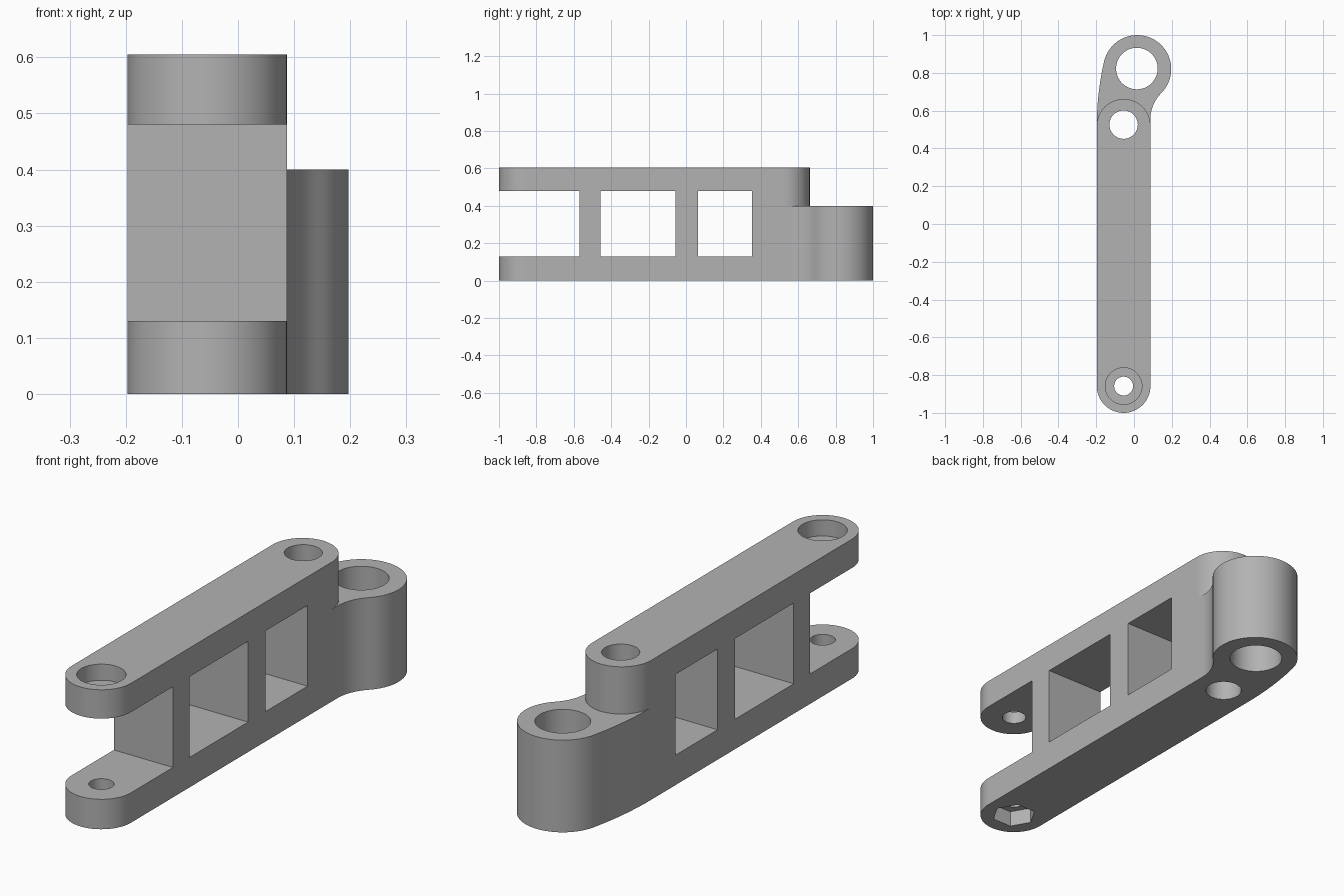
import bpy, bmesh
from math import pi, cos, sin, atan2, hypot, sqrt, radians

if "Cube" in bpy.data.objects:
    bpy.data.objects.remove(bpy.data.objects["Cube"], do_unlink=True)

grey = bpy.data.materials.new("plain grey")
grey.use_nodes = True
colour = (0.45, 0.45, 0.45, 1)
grey.diffuse_color = colour
grey.node_tree.nodes["Principled BSDF"].inputs["Base Color"].default_value = colour

AXIS_X, BAR_R = -0.055, 0.142
FRONT_Y, REAR_Y = -0.858, 0.52
HEIGHT, LUG_TOP = 0.605, 0.4
SLOT_LOW, SLOT_HIGH = 0.13, 0.48
LUG_X, LUG_Y, LUG_R = 0.017, 0.82, 0.18


def arc(cx, cy, r, start, end, steps):
    return [(cx + r * cos(start + (end - start) * i / steps),
             cy + r * sin(start + (end - start) * i / steps)) for i in range(steps + 1)]


def prism(name, outline, low, high):
    """Extrude a closed counter-clockwise outline from low to high."""
    bm = bmesh.new()
    base = bm.faces.new([bm.verts.new((x, y, low)) for x, y in outline])
    top = bmesh.ops.extrude_face_region(bm, geom=[base])["geom"]
    bmesh.ops.translate(bm, vec=(0, 0, high - low),
                        verts=[v for v in top if isinstance(v, bmesh.types.BMVert)])
    bmesh.ops.recalc_face_normals(bm, faces=bm.faces)
    mesh = bpy.data.meshes.new(name)
    bm.to_mesh(mesh)
    bm.free()
    mesh.materials.append(grey)
    obj = bpy.data.objects.new(name, mesh)
    bpy.context.collection.objects.link(obj)
    return obj


def round_cutter(x, y, r, low, high, sides=64):
    return prism("cutter", arc(x, y, r, 0, 2 * pi, sides)[:-1], low, high)


def box_cutter(y0, y1):
    return prism("cutter", [(-0.5, y0), (0.5, y0), (0.5, y1), (-0.5, y1)],
                 SLOT_LOW, SLOT_HIGH)


def combine(target, other, operation):
    mod = target.modifiers.new("combine", "BOOLEAN")
    mod.operation, mod.solver, mod.object = operation, "EXACT", other
    bpy.context.view_layer.objects.active = target
    bpy.ops.object.modifier_apply(modifier=mod.name)
    bpy.data.objects.remove(other, do_unlink=True)


# Long bar with two rounded ends
link = prism("link_arm",
             arc(AXIS_X, FRONT_Y, BAR_R, pi, 2 * pi, 32)
             + arc(AXIS_X, REAR_Y, BAR_R, 0, pi, 32), 0, HEIGHT)

# Offset rear lug: concave fillet, round eye, then a wide sweep back to the bar
right_x, left_x = AXIS_X + BAR_R, AXIS_X - BAR_R
fillet = (LUG_X + LUG_R * sqrt(0.5) - right_x) / (1 - sqrt(0.5))
fillet_y = LUG_Y - (LUG_R + fillet) * sqrt(0.5)
dx, dy = LUG_X - left_x, LUG_Y - REAR_Y
sweep = (dx ** 2 + dy ** 2 - LUG_R ** 2) / (2 * (dx - LUG_R))
sweep_x = left_x + sweep
touch = atan2(LUG_Y - REAR_Y, LUG_X - sweep_x)
outline = [(right_x, 0.45)]
outline += arc(right_x + fillet, fillet_y, fillet, pi, 0.75 * pi, 12)
outline += arc(LUG_X, LUG_Y, LUG_R, -pi / 4, touch, 40)[1:]
outline += arc(sweep_x, REAR_Y, sweep, touch, pi, 10)[1:]
outline += [(left_x, 0.45)]
combine(link, prism("rear_lug", outline, 0, LUG_TOP), "UNION")

# Front fork opening and the two side windows
for y0, y1 in ((-1.2, -0.57), (-0.457, -0.055), (0.065, 0.353)):
    combine(link, box_cutter(y0, y1), "DIFFERENCE")

# Bores: lug eye, rear pivot, front bolt, bolt head recess, hexagonal nut pocket
for cutter in ((0.015, 0.823, 0.11, -0.1, 0.7),
               (AXIS_X, 0.526, 0.075, -0.1, 0.7),
               (AXIS_X, FRONT_Y, 0.05, -0.1, 0.7),
               (AXIS_X, FRONT_Y, 0.097, HEIGHT - 0.07, 0.7),
               (AXIS_X, FRONT_Y, 0.092, -0.1, 0.07, 6)):
    combine(link, round_cutter(*cutter), "DIFFERENCE")

# Smooth the round walls, keep the corners crisp
bpy.ops.object.select_all(action="DESELECT")
link.select_set(True)
bpy.context.view_layer.objects.active = link
bpy.ops.object.shade_smooth_by_angle(angle=radians(30))
weighted = link.modifiers.new("weighted normals", "WEIGHTED_NORMAL")
weighted.keep_sharp = True
